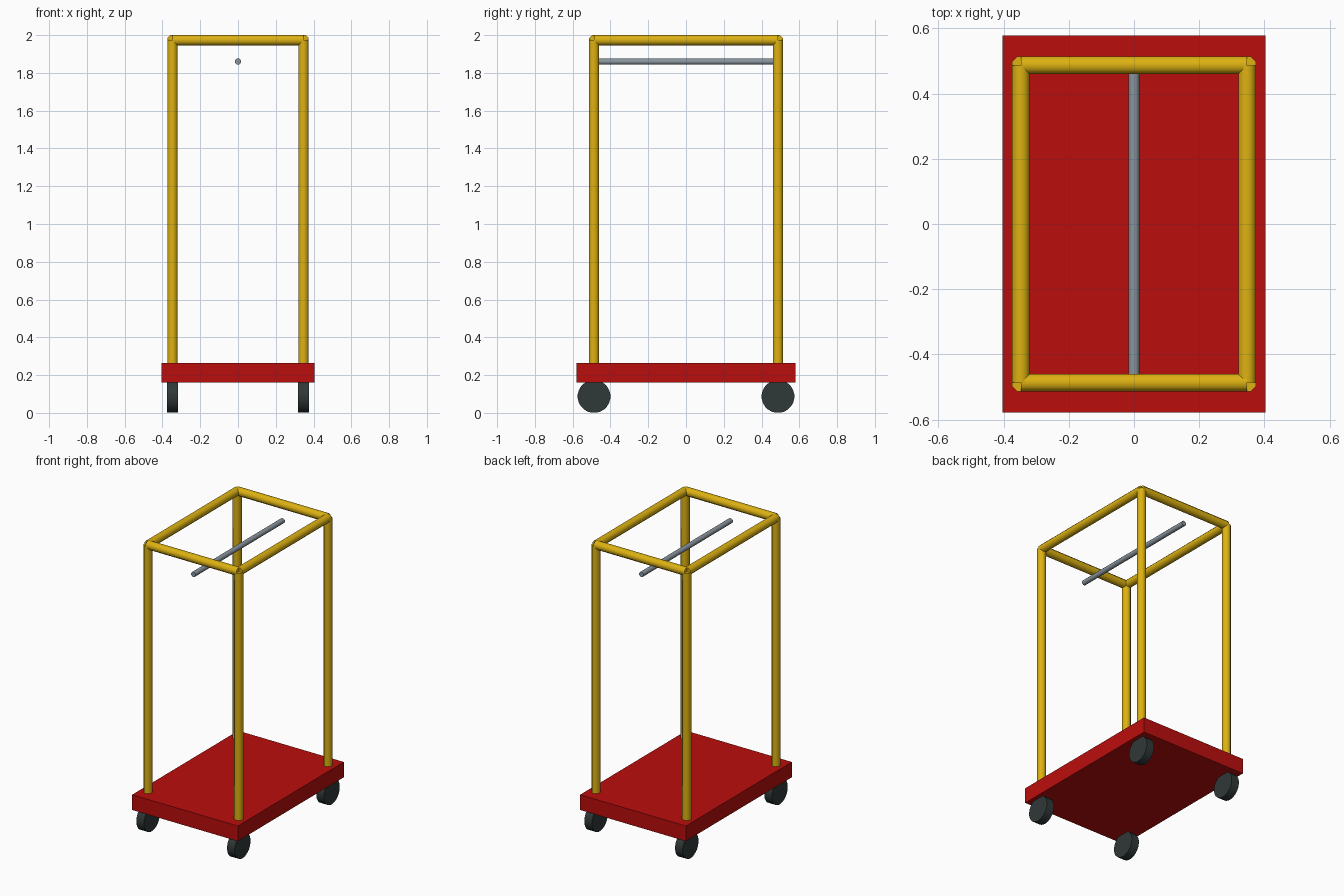
import bpy, math
from mathutils import Vector

if "Cube" in bpy.data.objects:
    bpy.data.objects.remove(bpy.data.objects["Cube"])


def material(name, rgb):
    m = bpy.data.materials.new(name)
    m.diffuse_color = (*rgb, 1)
    m.use_nodes = True
    m.node_tree.nodes["Principled BSDF"].inputs["Base Color"].default_value = m.diffuse_color
    return m


red = material("red paint", (0.50, 0.004, 0.004))
gold = material("gold tube", (0.72, 0.44, 0.006))
steel = material("grey steel", (0.25, 0.30, 0.34))
rubber = material("dark rubber", (0.03, 0.04, 0.04))


def rod(name, a, b, radius, sides, mat, smooth=True):
    """Cylinder from a to b, with flat sides facing the axes."""
    a, b = Vector(a), Vector(b)
    d = b - a
    bpy.ops.mesh.primitive_cylinder_add(vertices=sides, radius=radius, depth=d.length)
    o = bpy.context.object
    o.name = name
    spin = math.pi / sides
    for v in o.data.vertices:
        x, y, z = v.co
        v.co = (x * math.cos(spin) - y * math.sin(spin),
                x * math.sin(spin) + y * math.cos(spin), z)
    o.rotation_euler = d.to_track_quat('Z', 'Y').to_euler()
    o.location = (a + b) / 2
    o.data.materials.append(mat)
    if smooth:
        bpy.ops.object.shade_smooth_by_angle(angle=math.radians(50))
    return o


X, Y, TOP = 0.347, 0.487, 1.973
TUBE = 0.027 / math.cos(math.pi / 8)

# Platform
bpy.ops.mesh.primitive_cube_add(size=1, location=(0, 0, 0.2125))
deck = bpy.context.object
deck.name = "platform"
deck.scale = (0.808, 1.158, 0.105)
deck.data.materials.append(red)

# Corner posts and wheels
for sx in (-1, 1):
    for sy in (-1, 1):
        x, y = sx * X, sy * Y
        rod("corner_post", (x, y, 0.22), (x, y, TOP), TUBE, 8, gold)
        rod("wheel", (x - 0.029, y, 0.087), (x + 0.029, y, 0.087), 0.087, 24, rubber)

# Top frame rails
for s in (-1, 1):
    rod("side_rail", (s * X, -Y, TOP), (s * X, Y, TOP), TUBE, 8, gold)
    rod("end_rail", (-X, s * Y, TOP), (X, s * Y, TOP), TUBE, 8, gold)

# Hanging bar
rod("hanging_bar", (0, -Y, 1.86), (0, Y, 1.86), 0.018, 8, steel)
